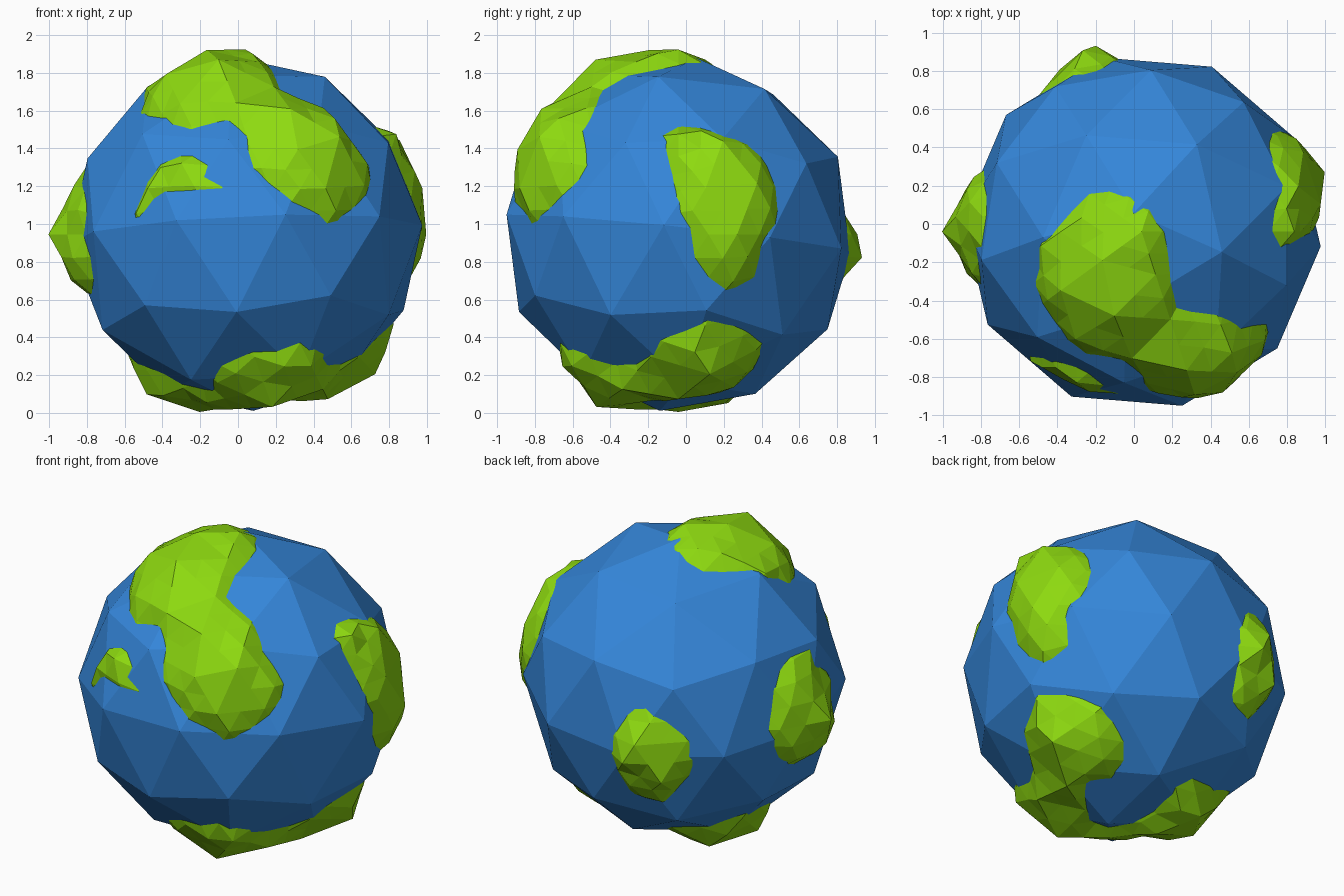
import bpy, bmesh, math, random
from mathutils import Vector, Matrix
from mathutils.bvhtree import BVHTree
from mathutils.geometry import intersect_point_line

if "Cube" in bpy.data.objects:
    bpy.data.objects.remove(bpy.data.objects["Cube"])

random.seed(4)
CENTRE = Vector((0.04, -0.04, 0.945))
R = 0.94


def finish(name, bm, color):
    bmesh.ops.recalc_face_normals(bm, faces=bm.faces)
    mesh = bpy.data.meshes.new(name)
    bm.to_mesh(mesh)
    obj = bpy.data.objects.new(name, mesh)
    obj.location = CENTRE
    bpy.context.collection.objects.link(obj)
    mat = bpy.data.materials.new(name + "_colour")
    mat.diffuse_color = color
    mat.use_nodes = True
    mat.node_tree.nodes["Principled BSDF"].inputs["Base Color"].default_value = mat.diffuse_color
    mesh.materials.append(mat)
    return obj


# Ocean: coarse icosphere, slightly tilted
tilt = (Matrix.Rotation(math.radians(-6), 4, 'X') @ Matrix.Rotation(math.radians(-2.5), 4, 'Y')
        @ Matrix.Rotation(math.radians(-23), 4, 'Z'))
sea = bmesh.new()
bmesh.ops.create_icosphere(sea, subdivisions=2, radius=R, matrix=tilt)
sea_tree = BVHTree.FromBMesh(sea)
finish("ocean", sea, (0.035, 0.24, 0.70, 1))


# Coastline points are marked in a viewing plane and lifted onto the sphere
def lift(azimuth, elevation, pts, origin=(0, 0)):
    a, e = math.radians(azimuth), math.radians(elevation)
    right = Vector((math.cos(a), math.sin(a), 0))
    up = Vector((-math.sin(a) * math.sin(e), math.cos(a) * math.sin(e), math.cos(e)))
    out = []
    for u, v in pts:
        u, v = u - origin[0], v - origin[1]
        w = math.sqrt(max(0, 0.828 - u * u - v * v))
        out.append((right * u + up * v + right.cross(up) * w).normalized())
    return out


def front(*p): return lift(0, 0, p, (CENTRE.x, CENTRE.z))
def side(*p): return lift(90, 0, p, (CENTRE.y, CENTRE.z))
def top(*p): return lift(0, 90, p, (CENTRE.x, CENTRE.y))
def under(*p): return lift(0, -90, p)
def back_high(*p): return lift(215, 25, p)
def back_low(*p): return lift(145, -25, p)


north = (top((.04, .13), (-.06, .15), (-.17, .19), (-.3, .14), (-.35, .03), (-.48, -.08), (-.54, -.35))
         + front((-.42, 1.57), (-.3, 1.5), (-.08, 1.55), (.02, 1.49), (.09, 1.28), (.27, 1.12),
                 (.44, 1.05), (.45, .99), (.55, 1.01), (.70, 1.17))
         + side((-.53, 1.29), (-.53, 1.53))
         + top((.42, -.46), (.24, -.5), (.19, -.25), (.17, -.05)))
island = front((-.46, 1.30), (-.27, 1.39), (-.17, 1.31), (-.03, 1.27), (-.13, 1.13),
               (-.24, 1.18), (-.42, 1.17), (-.55, .98), (-.58, 1.01))
east = side((-.13, 1.47), (-.08, 1.52), (0, 1.54), (.2, 1.47), (.42, 1.38), (.46, 1.24), (.53, 1.13),
            (.49, 1.06), (.54, .96), (.46, .97), (.4, .89), (.4, .74), (.3, .66), (.18, .64),
            (.05, .8), (.02, .99), (-.03, 1.01), (-.05, 1.15))
west = (back_high((.74, .19), (.58, .10), (.53, -.07), (.5, -.32), (.545, -.48), (.63, -.53))
        + front((-.79, .62), (-.78, .75), (-.83, .95), (-.81, 1.08), (-.83, 1.29)))
rear = (back_low((.59, .24))
        + back_high((-.28, -.14), (-.2, -.17), (-.21, -.22), (-.05, -.29), (.07, -.43), (.05, -.57), (-.11, -.74))
        + back_low((.59, -.16), (.6, -.07)))
south = (front((-.6, .28), (-.42, .19), (-.26, .13), (-.14, .11), (-.13, .22), (.05, .3), (.35, .37))
         + side((-.53, .31), (-.5, .26), (-.35, .23), (-.2, .25), (-.18, .36), (.12, .51), (.3, .45), (.42, .36))
         + back_low((-.01, -.49), (-.13, -.68), (-.25, -.65), (-.22, -.76))
         + under((.12, .2), (0, .19), (-.08, .08), (-.14, -.1))
         + back_low((.33, -.6), (.44, -.63), (.56, -.645))
         + back_high((.4, -.78)))


# Flatten each coastline around its own middle so distances can be measured
def flat_map(coast):
    n = sum(coast, Vector()).normalized()
    t = n.orthogonal().normalized()
    b = n.cross(t)

    def project(p):
        q = Vector((p.dot(t), p.dot(b)))
        return q.normalized() * math.acos(max(-1, min(1, p.dot(n))))
    return project, [project(p) for p in coast]


coasts = [flat_map(c) for c in (north, island, east, west, rear, south)]


# Distance inside (+) or outside (-) the nearest coastline
def shore_distance(direction):
    best = -9
    for project, poly in coasts:
        p, inside, dist = project(direction), False, 9
        for a, b in zip(poly, poly[1:] + poly[:1]):
            if (a.y > p.y) != (b.y > p.y) and p.x < a.x + (p.y - a.y) / (b.y - a.y) * (b.x - a.x):
                inside = not inside
            q, f = intersect_point_line(p, a, b)
            f = max(0, min(1, f))
            dist = min(dist, (p - a.lerp(b, f)).length)
        best = max(best, dist if inside else -dist)
    return best


def raise_land(vert, d, bump=0):
    n = vert.co.normalized()
    level = sea_tree.ray_cast(Vector(), n)[0]
    level = level.length if level else R * 0.96
    vert.co = n * (level + max(-0.15, min(0.12, 0.6 * d)) + bump)


# Land: finer icosphere that rises through the ocean inside the coastlines
land = bmesh.new()
bmesh.ops.create_icosphere(land, subdivisions=3, radius=1)
for v in land.verts:
    d = shore_distance(v.co.normalized())
    raise_land(v, d, random.uniform(-0.012, 0.012) if d > 0.12 else 0)
bmesh.ops.subdivide_edges(land, edges=land.edges[:], cuts=1, use_grid_fill=True)
for v in land.verts:
    d = shore_distance(v.co.normalized())
    if abs(d) < 0.13:
        raise_land(v, d)
bmesh.ops.triangulate(land, faces=land.faces[:])
finish("land", land, (0.27, 0.70, 0.005, 1))
